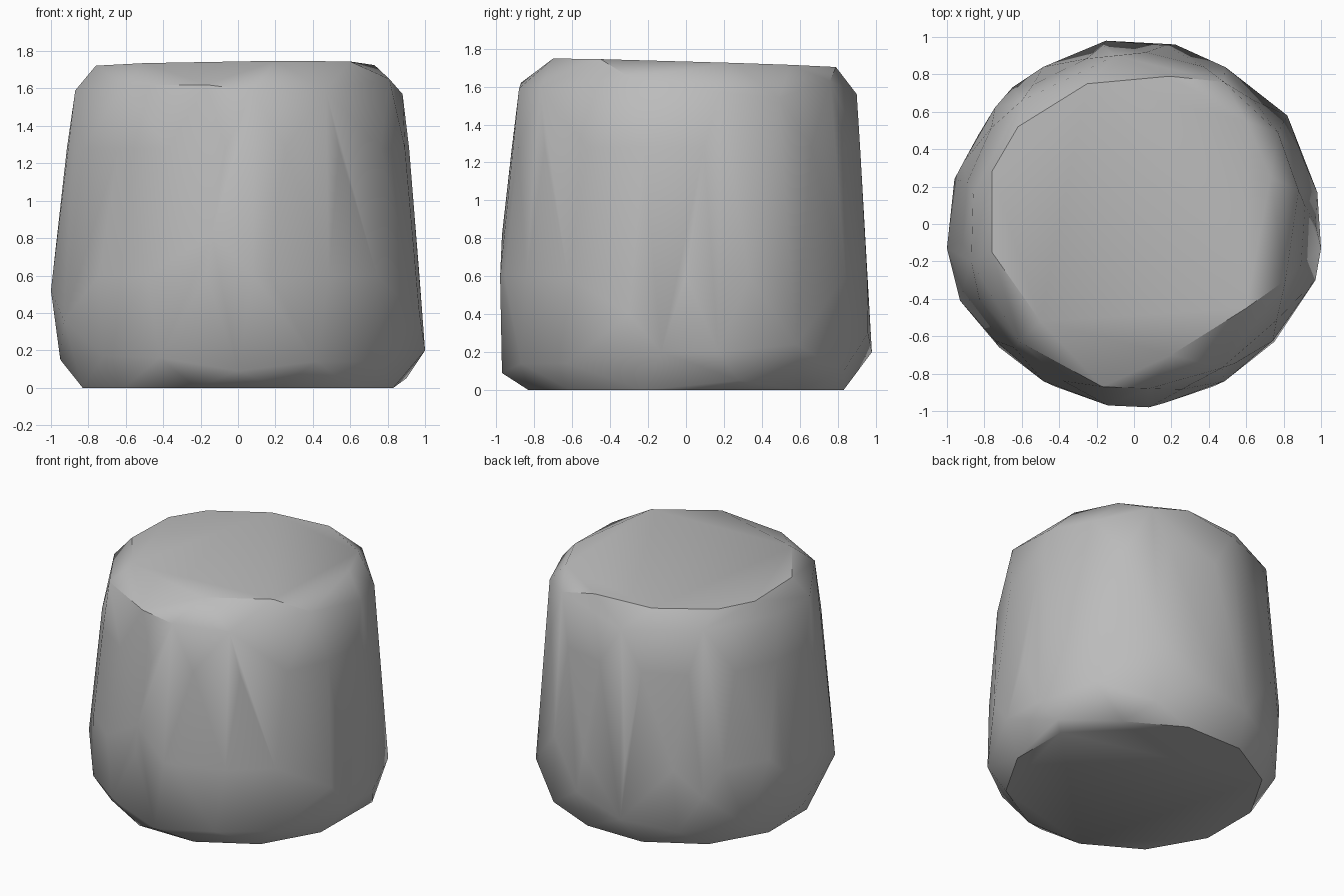
import bpy
import bmesh
from math import cos, sin, tau, radians

default_cube = bpy.data.objects.get("Cube")
if default_cube:
    bpy.data.objects.remove(default_cube, do_unlink=True)


def make_material(name, colour):
    material = bpy.data.materials.new(name)
    material.use_nodes = True
    material.diffuse_color = colour
    shader = next(node for node in material.node_tree.nodes
                  if node.type == "BSDF_PRINCIPLED")
    shader.inputs["Base Color"].default_value = colour
    shader.inputs["Roughness"].default_value = 0.8
    return material


def ring(radius, height, count, turn=0.0):
    """Evenly spaced points on a level circle."""
    angles = [tau * (step + turn) / count for step in range(count)]
    return [(radius * cos(a), radius * sin(a), height) for a in angles]


def top_height(x, y):
    """Height of the gently tilted top facet."""
    return 1.725 - 0.03 * y + 0.01 * x


# Outline of the tilted top facet
top_outline = [
    (0.2, -0.7), (0.6, -0.45), (0.73, 0.25), (0.6, 0.55), (0.19, 0.79),
    (-0.25, 0.75), (-0.62, 0.52), (-0.76, 0.28), (-0.76, -0.15), (-0.5, -0.52),
]

# Chipped shoulder around the top
shoulder = [
    (0.81, -0.3, 1.65), (0.88, 0.18, 1.57), (0.77, 0.49, 1.54),
    (0.48, 0.76, 1.63), (-0.1, 0.9, 1.56), (-0.6, 0.66, 1.6),
    (-0.86, 0.16, 1.59), (-0.87, -0.2, 1.59), (-0.61, -0.63, 1.62),
    (-0.17, -0.87, 1.62), (0.08, -0.88, 1.59), (0.47, -0.77, 1.59),
]

# Widest line of the body, slightly uneven
waist = [
    (-1, -0.13, 0.52), (-0.93, -0.41, 0.36), (-0.14, -0.97, 0.82),
    (0.08, -0.98, 0.6), (0.97, -0.3, 0.4), (1, -0.13, 0.2),
    (0.98, 0.17, 0.2), (0.82, 0.58, 0.24), (0.22, 0.96, 0.3),
    (-0.15, 0.98, 0.2), (-0.65, 0.73, 0.4), (-0.96, 0.24, 0.5),
]

# Chipped lower edge
lower_edge = [
    (-0.72, -0.66, 0.17), (-0.42, -0.87, 0.16), (0, -0.97, 0.09),
    (0.42, -0.87, 0.14), (0.75, -0.63, 0.14), (0.9, 0.28, 0.05),
    (0.5, 0.83, 0.1), (-0.5, 0.82, 0.14), (-0.83, 0.48, 0.15),
    (-0.95, 0, 0.15),
]

points = [(x, y, top_height(x, y)) for x, y in top_outline]
points += shoulder + waist + lower_edge
points += ring(0.92, 1.28, 18, turn=0.3)
points += ring(0.97, 0.6, 18)
points += ring(0.86, 0.0, 12, turn=0.5)

# Stretch a skin over the points to form one rounded, faceted block
bm = bmesh.new()
for point in points:
    bm.verts.new(point)
hull = bmesh.ops.convex_hull(bm, input=bm.verts)
loose = {item for item in hull["geom_interior"] + hull["geom_unused"]
         if isinstance(item, bmesh.types.BMVert)}
bmesh.ops.delete(bm, geom=list(loose), context="VERTS")
bmesh.ops.dissolve_limit(bm, angle_limit=radians(1), verts=bm.verts, edges=bm.edges)
bmesh.ops.recalc_face_normals(bm, faces=bm.faces)

mesh = bpy.data.meshes.new("rounded_block")
bm.to_mesh(mesh)
bm.free()
mesh.materials.append(make_material("plain grey", (0.5, 0.5, 0.5, 1.0)))

block = bpy.data.objects.new("rounded_block", mesh)
bpy.context.collection.objects.link(block)

# Smooth sides with crisp shoulder and lower edge
bpy.ops.object.select_all(action="DESELECT")
block.select_set(True)
bpy.context.view_layer.objects.active = block
bpy.ops.object.shade_smooth_by_angle(angle=radians(35))
